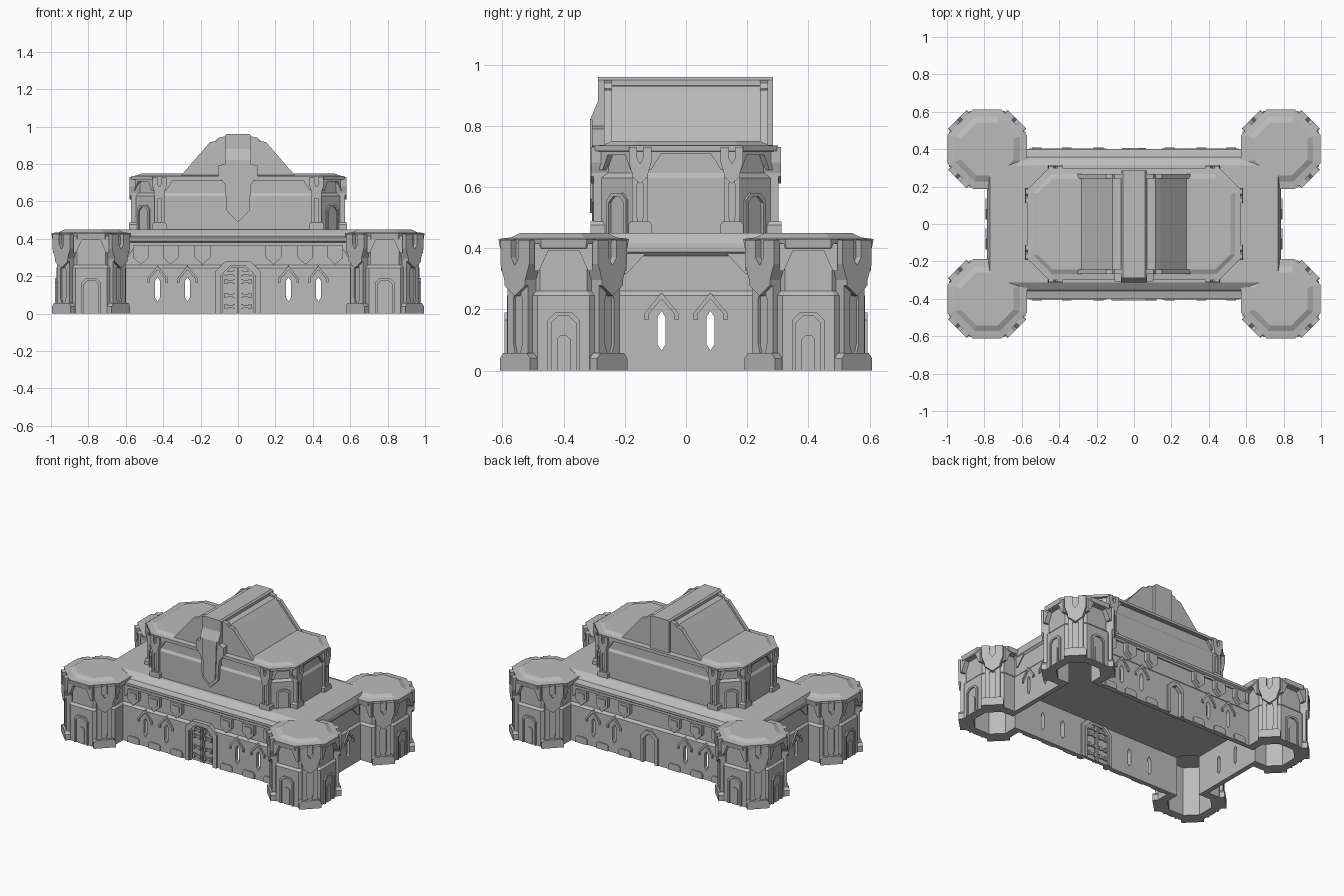
import bpy, bmesh
from math import cos, sin, pi, radians

if "Cube" in bpy.data.objects:
    bpy.data.objects.remove(bpy.data.objects["Cube"])

stone = bpy.data.materials.new("grey_stone")
stone.use_nodes = True
GREY = (0.5, 0.5, 0.5, 1)
stone.diffuse_color = GREY
stone.node_tree.nodes["Principled BSDF"].inputs["Base Color"].default_value = GREY


def loft(name, rings, center=(0, 0)):
    """Stack of equal-sided outlines [(points, z), ...] with closed ends."""
    bm = bmesh.new()
    loops = [[bm.verts.new((x + center[0], y + center[1], z)) for x, y in pts]
             for pts, z in rings]
    for a, b in zip(loops, loops[1:]):
        for i in range(len(a)):
            j = (i + 1) % len(a)
            bm.faces.new((a[i], a[j], b[j], b[i]))
    bm.faces.new(loops[0])
    bm.faces.new(loops[-1])
    return finish(name, bm)


def finish(name, bm):
    bmesh.ops.recalc_face_normals(bm, faces=bm.faces)
    me = bpy.data.meshes.new(name)
    bm.to_mesh(me)
    bm.free()
    me.materials.append(stone)
    ob = bpy.data.objects.new(name, me)
    bpy.context.collection.objects.link(ob)
    return ob


def rect(hx, hy, c):
    """Rectangle with chamfered corners."""
    return [(hx, c - hy), (hx, hy - c), (hx - c, hy), (c - hx, hy),
            (-hx, hy - c), (-hx, c - hy), (c - hx, -hy), (hx - c, -hy)]


def plate(name, pts, origin, ang, d, depth):
    """Upright outline (across, height) pushed outward along direction ang."""
    nx, ny = cos(ang), sin(ang)
    bm = bmesh.new()
    a, b = [[bm.verts.new((origin[0] + nx * dist - ny * u, origin[1] + ny * dist + nx * u, z))
             for u, z in pts] for dist in (d, d + depth)]
    for i in range(len(a)):
        j = (i + 1) % len(a)
        bm.faces.new((a[i], a[j], b[j], b[i]))
    bm.faces.new(a)
    bm.faces.new(b)
    return finish(name, bm)


def sym(half):
    return half + [(-u, z) for u, z in reversed(half) if u != 0]


def panel(w, h, c, z=0):
    return sym([(w, z), (w, z + h - c), (w - c, z + h)])


def arch(w, h, c, t, z=0):
    """Chamfered arch frame of thickness t."""
    return panel(w, h, c, z) + panel(w - t, h - t, c * 0.9, z)[::-1]


def spandrel(w, top, drop, band, run):
    """Lintel with sloping brackets at both ends."""
    return [(-w, top), (w, top), (w, top - drop), (w - 0.015, top - drop),
            (w - run, top - band), (run - w, top - band), (0.015 - w, top - drop), (-w, top - drop)]


def box(w, z0, z1):
    return [(-w, z0), (w, z0), (w, z1), (-w, z1)]


def pillar(name, origin, ang, d, z, h, s):
    """Buttress: foot, grooved shaft and notched flaring head."""
    def fit(pts):
        return [(u * s, z + v * h) for u, v in pts]
    plate(name + "_foot", fit(sym([(.07, 0), (.07, .09), (.055, .13)])), origin, ang, d - .05, .058 + .01 * s)
    plate(name + "_core", fit(sym([(.048, .1), (.048, .95)])), origin, ang, d - .05, .045)
    for m in (-1, 1):
        rail = [(m * u, v) for u, v in ((.048, .1), (.048, .64), (.004, .64), (.02, .54), (.02, .2), (.008, .1))]
        plate(name + "_rail", fit(rail), origin, ang, d - .03, .035)
    head = sym([(0, .56), (.048, .64), (.048, .68), (.067, .8), (.067, .98), (.018, .98), (.018, .85), (0, .79)])
    plate(name + "_head", fit(head), origin, ang, d - .045, .048 + .016 * s)


def carve(ob, cutters):
    for c in cutters:
        m = ob.modifiers.new("cut", "BOOLEAN")
        m.operation = "DIFFERENCE"
        m.solver = "EXACT"
        m.object = c
    bpy.context.view_layer.update()
    dg = bpy.context.evaluated_depsgraph_get()
    me = bpy.data.meshes.new_from_object(ob.evaluated_get(dg))
    ob.modifiers.clear()
    ob.data = me


FRONT, BACK, LEFT, RIGHT = -pi / 2, pi / 2, 0, pi
CORNERS = [(sx, sy) for sx in (1, -1) for sy in (1, -1)]
TX, TY = 0.785, 0.40
WINDOWS = (-.43, -.27, .27, .43)

# Cutters: hollow interior, window slits and door openings
rooms = [loft("room_cutter", [(rect(.752, .366, .01), -.1), (rect(.752, .366, .01), .27)])]
for sx, sy in CORNERS:
    rooms.append(loft("tower_room_cutter", [(rect(.13, .13, .072), z) for z in (-.1, .34)],
                      (sx * TX, sy * TY)))
slit = sym([(0, .065), (.013, .085), (.013, .175), (0, .195)])
openings = [plate("slit_cutter", slit, (x, 0), FRONT, -.5, 1) for x in WINDOWS]
openings += [plate("slit_cutter", slit, (0, y), LEFT, -.9, 1.8) for y in (-.08, .08)]
openings.append(plate("front_door_cutter", panel(.09, .35, .045, -.1), (0, 0), FRONT, .3, .2))
openings.append(plate("back_door_cutter", panel(.045, .3, .03, -.1), (0, 0), BACK, .3, .2))

# Main hall
hall = loft("hall", [(rect(hx, hy, .01), z) for hx, hy, z in (
    (.785, .395, 0), (.785, .395, .245), (.772, .38, .26), (.772, .38, .375), (.785, .4, .388),
    (.785, .4, .405), (.784, .358, .415), (.78, .35, .425), (.77, .312, .45))])
carve(hall, rooms + openings)

# Corner towers with buttresses, arched bays and blind doors
for sx, sy in CORNERS:
    c = (sx * TX, sy * TY)
    tower = loft("tower", [(rect(a, a, ch), z) for a, ch, z in (
        (.185, .1, 0), (.185, .1, .245), (.172, .095, .26), (.172, .095, .395), (.208, .135, .4),
        (.213, .138, .43), (.172, .105, .435), (.142, .085, .45))], c)
    carve(tower, rooms)
    for k in range(4):
        ang = k * pi / 2
        plate("tower_bay_arch", spandrel(.095, .415, .09, .022, .045), c, ang, .165, .04)
        if round(cos(ang)) == sx or round(sin(ang)) == sy:
            plate("tower_door_frame", arch(.052, .19, .025, .012), c, ang, .182, .012)
            plate("tower_door_panel", panel(.022, .115, .012), c, ang, .182, .008)
        diag = ang + pi / 4
        if cos(diag) * sx > 0 or sin(diag) * sy > 0:
            pillar("tower_buttress", c, diag, .207, 0, .435, 1)
for c in rooms + openings:
    bpy.data.objects.remove(c)

# Long wall details: shields, window hoods, plinth blocks
hood = sym([(0, .255), (.055, .188), (.055, .165), (.043, .165), (.043, .184), (0, .234)])
for ang in (FRONT, BACK):
    for x in (-.52, -.36, -.19, .19, .36, .52):
        plate("wall_shield", sym([(.042, .365), (.042, .3), (0, .262)]), (x, 0), ang, .375, .028)
        plate("shield_face", sym([(.026, .35), (.026, .308), (0, .284)]), (x, 0), ang, .39, .018)
        plate("plinth_block", panel(.045, .045, .012), (x, 0), ang, .38, .022)
    for x in WINDOWS:
        plate("window_hood", hood, (x, 0), ang, .375, .029)
    plate("wall_lintel", spandrel(.6, .385, .08, .02, .05), (0, 0), ang, .375, .014)

# Side wall details
for ang in (LEFT, RIGHT):
    for y in (-.08, .08):
        plate("side_window_hood", hood, (0, y), ang, .765, .029)
    plate("side_lintel", spandrel(.21, .395, .08, .01, .08), (0, 0), ang, .765, .014)

# Front double door
plate("front_door_frame", arch(.12, .282, .055, .028), (0, 0), FRONT, .358, .05)
plate("front_door_inner_frame", arch(.097, .258, .048, .014), (0, 0), FRONT, .35, .047)
for s in (-1, 1):
    leaf = [(s * u, z) for u, z in ((.003, 0), (.088, 0), (.088, .21), (.05, .25), (.003, .25))]
    plate("front_door_leaf", leaf, (0, 0), FRONT, .36, .02)
    for z in (.03, .09, .165, .21):
        plate("door_hinge", box(.034, z, z + .014), (s * .042, 0), FRONT, .352, .037)
        for u in (.02, .064):
            plate("door_stud", box(.008, z - .006, z + .02), (s * u, 0), FRONT, .348, .047)
    plate("door_stile", box(.006, 0, .245), (s * .01, 0), FRONT, .354, .033)

# Plain back door
plate("back_door_frame", arch(.065, .225, .04, .022), (0, 0), BACK, .37, .035)
plate("back_door_leaf", panel(.046, .2, .03), (0, 0), BACK, .36, .02)

# Upper storey
loft("upper_storey", [(rect(hx, hy, ch), z) for hx, hy, ch, z in (
    (.56, .288, .125, .44), (.56, .288, .125, .63), (.55, .278, .125, .645), (.55, .278, .125, .712),
    (.57, .3, .115, .718), (.57, .3, .115, .735), (.54, .268, .1, .738), (.515, .243, .08, .75))])
for ang, wall, run, half in ((LEFT, .557, .15, .13), (RIGHT, .557, .15, .13),
                             (FRONT, .287, .42, .4), (BACK, .287, .42, .4)):
    plate("upper_lintel", spandrel(half, .725, .07, .015, .05), (0, 0), ang, wall - .015, .022)
    for s in (-1, 1):
        pos = (-sin(ang) * run * s, cos(ang) * run * s)
        pillar("upper_buttress", pos, ang, wall + .011, .45, .287, .55)
for sx, sy in CORNERS:
    c = (sx * .505, sy * .225)
    ang = radians(45) * (1 if sx > 0 else 3) * sy
    plate("upper_corner_arch", spandrel(.08, .725, .07, .02, .04), c, ang, -.025, .028)
    plate("upper_corner_door", arch(.045, .13, .022, .011, .45), c, ang, -.025, .03)

# Gabled roof with end trims and a heavy ridge beam
gable = sym([(.29, .74), (.141, .905), (.115, .93), (.06, .932)])
plate("gable_roof", gable, (0, 0), FRONT, -.245, .49)
trim = sym([(.303, .74), (.16, .905), (.15, .917), (.115, .922), (.105, .94), (.07, .948)])
for y in (-.255, .255):
    plate("gable_trim", trim, (0, 0), FRONT, y - .013, .026)
plate("ridge_beam", sym([(.07, .73), (.07, .95), (.06, .96)]), (0, 0), FRONT, -.285, .573)

# Front keystone pendant hanging from the ridge, with a sloped cap
keystone = sym([(.07, .82), (.07, .8), (.105, .79), (.105, .735), (.07, .69), (.06, .55), (0, .488)])
plate("pendant", keystone, (0, 0), FRONT, .255, .052)
plate("pendant_face", sym([(.055, .82), (.045, .56), (0, .515)]), (0, 0), FRONT, .3, .014)
plate("pendant_cap", [(-.27, .9), (-.288, .88), (-.314, .82), (-.27, .82)], (0, 0), LEFT, -.07, .14)
